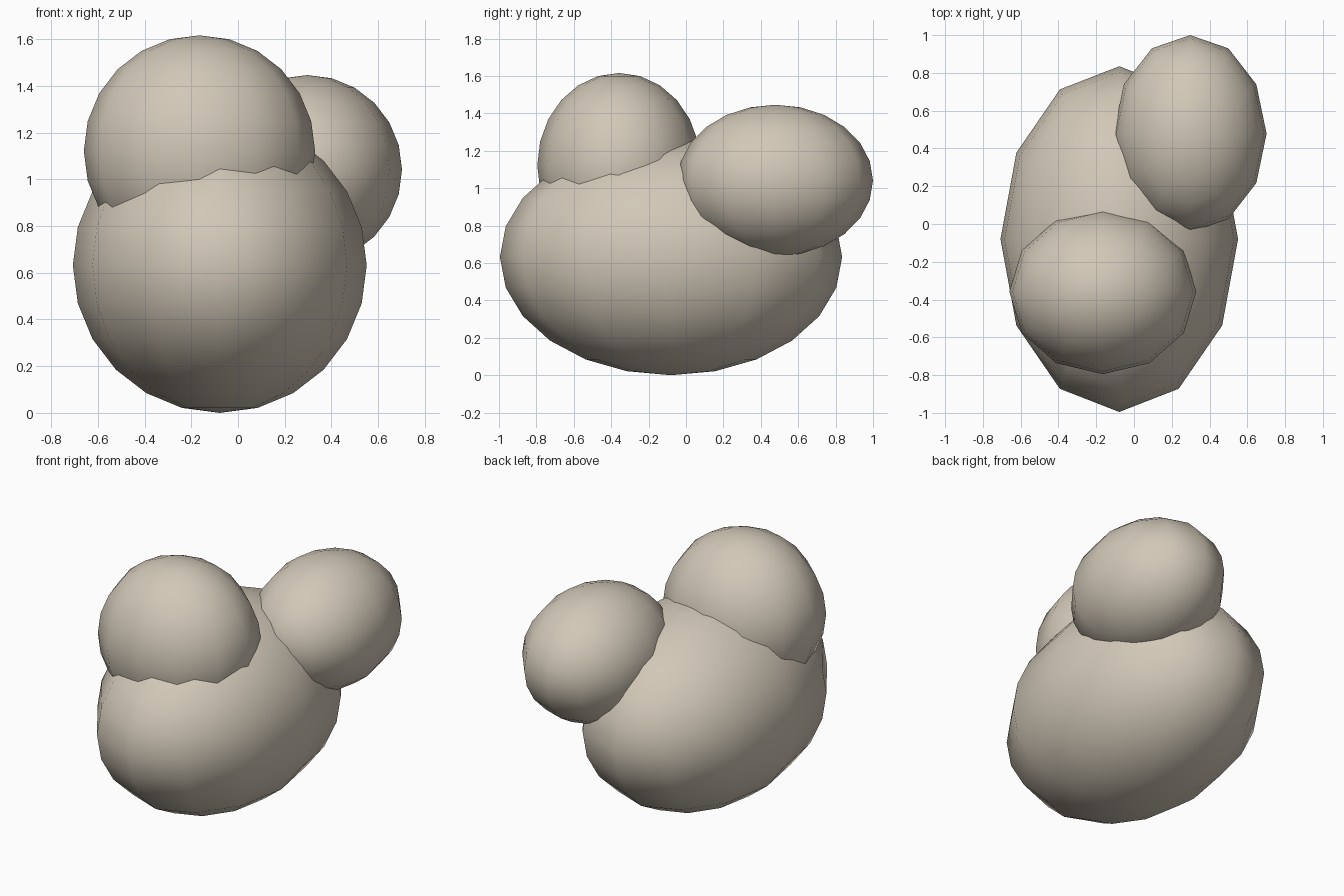
import bpy

if "Cube" in bpy.data.objects:
    bpy.data.objects.remove(bpy.data.objects["Cube"])

# Single warm stone colour
stone = bpy.data.materials.new("warm_stone")
stone.diffuse_color = (0.64, 0.575, 0.475, 1.0)
stone.use_nodes = True
stone.node_tree.nodes["Principled BSDF"].inputs["Base Color"].default_value = stone.diffuse_color


def boulder(name, centre, radii):
    """Smooth-shaded, low-segment ellipsoid."""
    bpy.ops.mesh.primitive_uv_sphere_add(segments=12, ring_count=12, radius=1, location=centre)
    ob = bpy.context.object
    ob.name = name
    ob.scale = radii
    bpy.ops.object.transform_apply(location=False, rotation=False, scale=True)
    bpy.ops.object.shade_smooth()
    ob.data.materials.append(stone)
    return ob


# Large base stone
boulder("base_boulder", (-0.078, -0.08, 0.632), (0.629, 0.915, 0.632))
# Round stone on top, towards the front
boulder("upper_boulder", (-0.165, -0.358, 1.121), (0.495, 0.437, 0.495))
# Stone leaning at the back right
boulder("rear_boulder", (0.297, 0.478, 1.041), (0.405, 0.522, 0.405))
